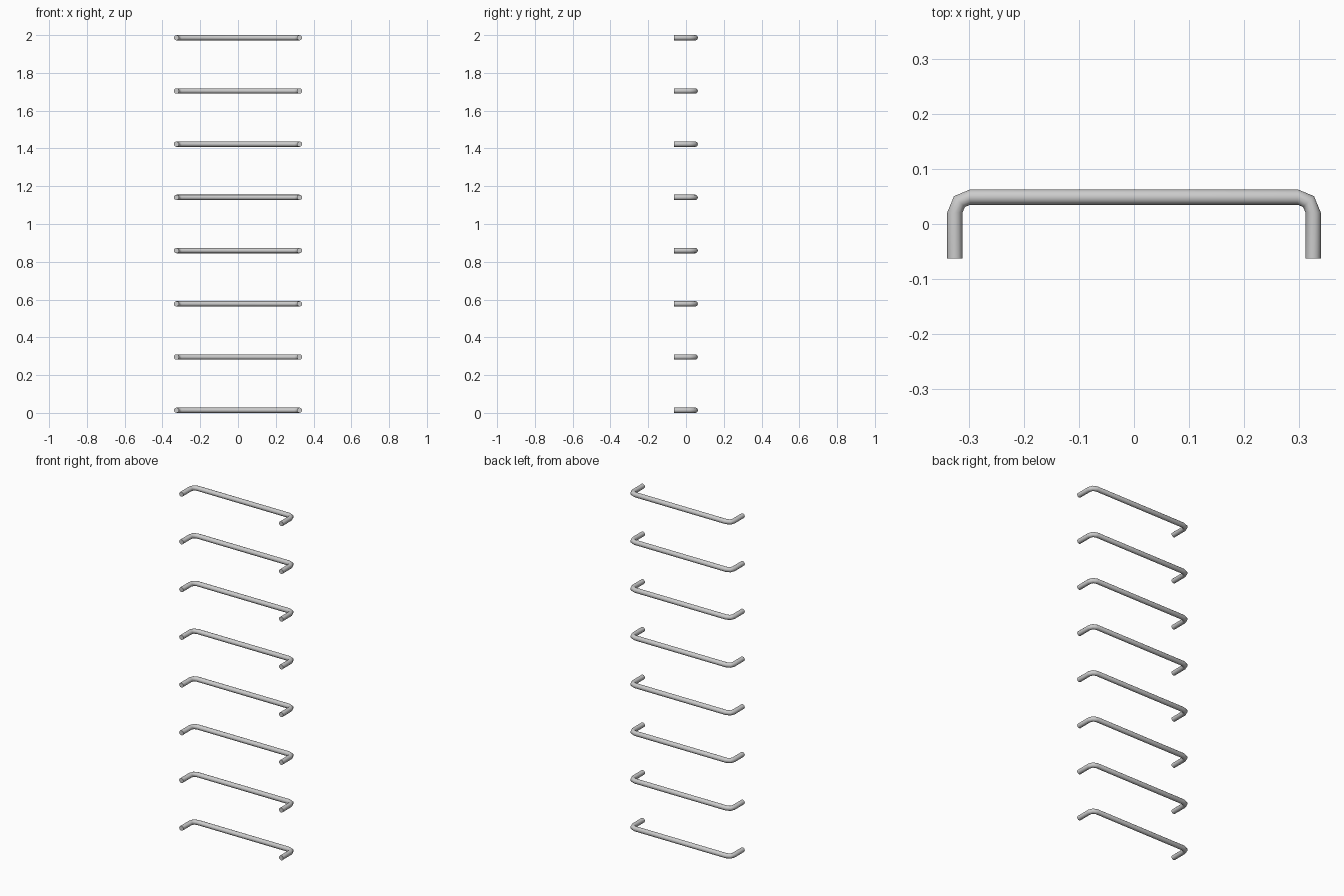
import bpy, bmesh
from math import sin, cos, pi
from mathutils import Vector

if "Cube" in bpy.data.objects:
    bpy.data.objects.remove(bpy.data.objects["Cube"])

R = 0.014        # bar radius
SIDES = 12
BEND = 0.028     # bend radius
X, Y_FRONT, Y_BACK = 0.326, -0.063, 0.049
COUNT = 8

# centre line of one half: (x, y, heading angle), then mirrored
half = [(-X, Y_FRONT, pi / 2)]
for i in range(3):
    a = pi - i * pi / 4
    half.append((-X + BEND + BEND * cos(a), Y_BACK - BEND + BEND * sin(a), a - pi / 2))
path = half + [(-x, y, -h) for x, y, h in reversed(half)]


def make_rung_mesh():
    bm = bmesh.new()
    rings = []
    for x, y, h in path:
        side = Vector((-sin(h), cos(h), 0))
        rings.append([bm.verts.new(Vector((x, y, 0)) + R * (cos(t) * side + sin(t) * Vector((0, 0, 1))))
                      for t in (2 * pi * k / SIDES for k in range(SIDES))])
    for a, b in zip(rings, rings[1:]):
        for k in range(SIDES):
            n = (k + 1) % SIDES
            bm.faces.new((a[k], a[n], b[n], b[k]))
    # flat end caps
    bm.faces.new(rings[0])
    bm.faces.new(rings[-1])
    bmesh.ops.recalc_face_normals(bm, faces=bm.faces)
    me = bpy.data.meshes.new("rung")
    bm.to_mesh(me)
    bm.free()
    return me


# ladder of identical wall rungs
mesh = make_rung_mesh()
for i in range(COUNT):
    rung = bpy.data.objects.new(f"rung_{i + 1}", mesh)
    rung.location.z = R + i * (2 - 2 * R) / (COUNT - 1)
    bpy.context.collection.objects.link(rung)
    if i == 0:
        bpy.context.view_layer.objects.active = rung
        rung.select_set(True)
        bpy.ops.object.shade_smooth_by_angle(angle=pi / 3.5)
